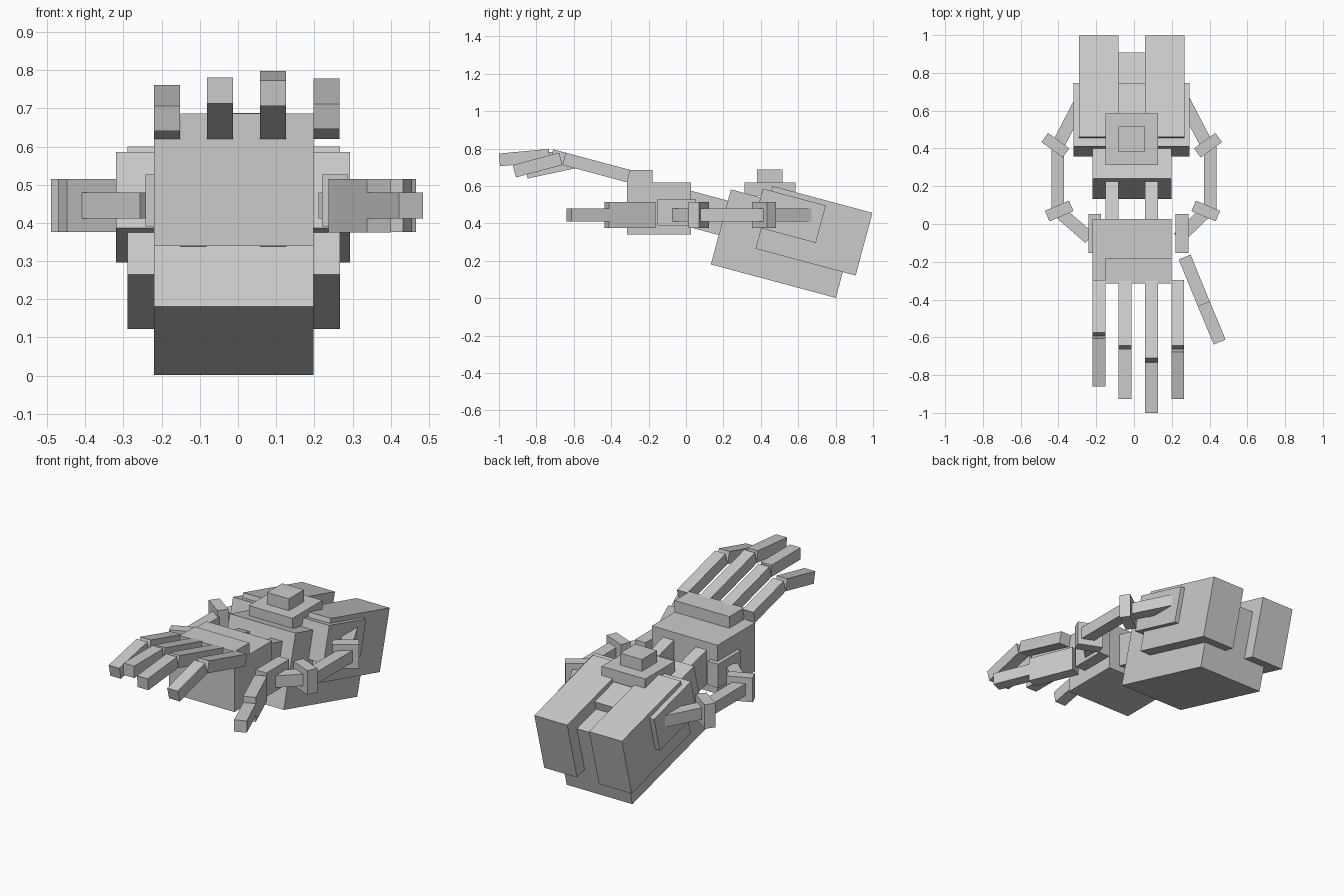
import bpy
from math import radians, atan2, hypot, sin, cos
from mathutils import Matrix, Vector

old = bpy.data.objects.get("Cube")
if old:
    bpy.data.objects.remove(old)

grey = bpy.data.materials.new("plain_grey")
grey.use_nodes = True
COLOUR = (0.6, 0.6, 0.6, 1)
grey.diffuse_color = COLOUR
grey.node_tree.nodes["Principled BSDF"].inputs["Base Color"].default_value = COLOUR


def box(name, centre, size, pitch=0, yaw=0):
    """Box with its size baked in, pitched about x or yawed about z (degrees)."""
    bpy.ops.mesh.primitive_cube_add(size=1)
    ob = bpy.context.object
    ob.name = ob.data.name = name
    ob.data.transform(Matrix.Diagonal((*size, 1)))
    ob.location = centre
    ob.rotation_euler = (radians(pitch), 0, radians(yaw))
    ob.data.materials.append(grey)
    return ob


def span(name, x, y, z):
    """Upright box given by its limits on each axis."""
    lims = (x, y, z)
    return box(name, [(a + b) / 2 for a, b in lims], [b - a for a, b in lims])


def bar(name, start, end, z, width, height):
    """Level bar between two points in plan."""
    dx, dy = end[0] - start[0], end[1] - start[1]
    mid = ((start[0] + end[0]) / 2, (start[1] + end[1]) / 2, z)
    return box(name, mid, (hypot(dx, dy), width, height), yaw=atan2(dy, dx) * 57.2958)


def tilted(name, x, y, z, length, height, pitch=-15):
    """Box from its lower front edge (y, z), running back along a pitched line."""
    a = radians(pitch)
    along, up = Vector((0, cos(a), sin(a))), Vector((0, -sin(a), cos(a)))
    c = Vector(((x[0] + x[1]) / 2, y, z)) + along * length / 2 + up * height / 2
    return box(name, c, (x[1] - x[0], length, height), pitch=pitch)


T = 0.068   # common bar thickness
ROD_Z = 0.445

# Palm and knuckle ridge
span("palm", (-0.22, 0.198), (-0.315, 0.027), (0.34, 0.62))
span("knuckle_ridge", (-0.15, 0.198), (-0.315, -0.18), (0.62, 0.687))

# Fingers: left edge, inner length, outer length, outer droop
fingers = [(-0.22, 0.287, 0.26, 12), (-0.081, 0.358, 0.265, 0),
           (0.058, 0.427, 0.268, 5.3), (0.198, 0.358, 0.257, 15)]
rise = radians(15)
for i, (x, inner, outer, droop) in enumerate(fingers, 1):
    y, z = -0.315 - inner * cos(rise), 0.62 + inner * sin(rise)
    tilted(f"finger_{i}_inner", (x, x + T), y, z, inner, T)
    a = radians(droop)
    tilted(f"finger_{i}_outer", (x, x + T), y - outer * cos(a),
           z - outer * sin(a), outer, T, droop)

# Thumb
bar("thumb_inner", (0.268, -0.175), (0.37, -0.424), ROD_Z, T, 0.14)
bar("thumb_outer", (0.37, -0.424), (0.4535, -0.625), ROD_Z, T, T)

# Wrist struts
for side, x in (("right", -0.15), ("left", 0.058)):
    tilted(f"wrist_strut_{side}", (x, x + T), -0.03, 0.393, 0.36, 0.19)

# Forearm core, rear blocks and cross bar
tilted("forearm_core", (-0.22, 0.198), 0.133, 0.181, 0.692, 0.415)
for side, x in (("right", -0.29), ("left", 0.058)):
    tilted(f"forearm_block_{side}", (x, x + 0.209), 0.372, 0.265, 0.554, 0.347)
tilted("forearm_cross_bar", (-0.32, 0.293), 0.358, 0.386, 0.348, 0.207)

# Stepped cap
span("cap_plate", (-0.15, 0.127), (0.313, 0.585), (0.55, 0.62))
span("cap_button", (-0.081, 0.058), (0.38, 0.517), (0.62, 0.688))

# Side linkages: plate, rods and joint blocks
for side, s, dx in (("right", -1, -0.016), ("left", 1, 0)):
    inner = 0.22 if s > 0 else -0.242
    span(f"palm_plate_{side}", (inner, inner + T), (-0.153, 0.053), (0.39, 0.527))
    outer = s * 0.404
    bar(f"front_rod_{side}", (s * 0.375 + dx, 0.06), (s * 0.235, -0.075), ROD_Z, T, T)
    bar(f"middle_rod_{side}", (outer, 0.07), (outer, 0.417), ROD_Z, T, T)
    bar(f"rear_rod_{side}", (s * 0.385 + dx, 0.42), (s * 0.25 + dx, 0.68), ROD_Z, T, T)
    box(f"front_joint_{side}", (s * 0.38 + dx, 0.069, ROD_Z), (0.139, 0.06, 0.139), yaw=-s * 23)
    box(f"rear_joint_{side}", (s * 0.392 + dx * 1.5, 0.417, ROD_Z), (0.139, 0.06, 0.139), yaw=s * 36)
